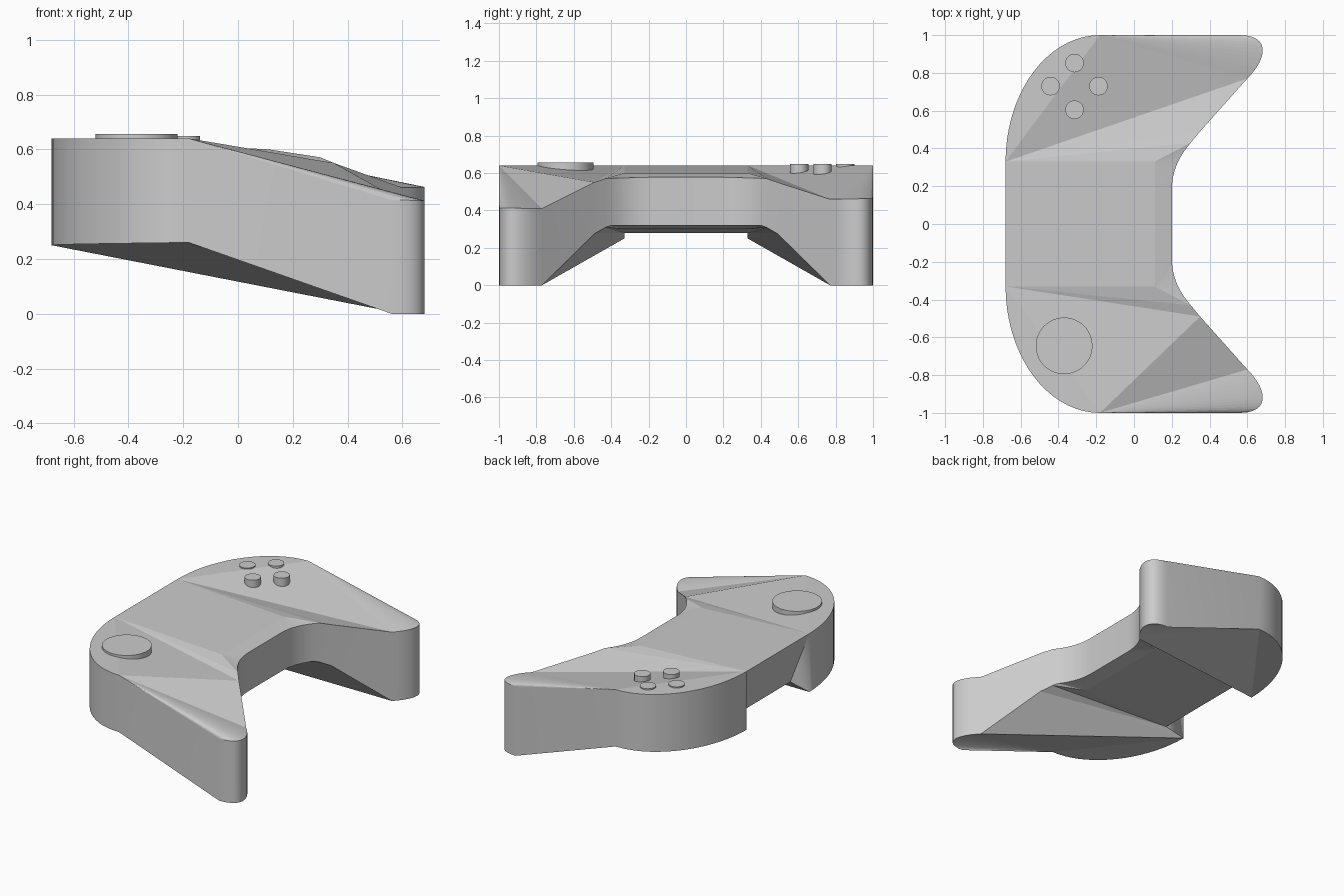
import bpy, bmesh, math
from mathutils import Vector

if "Cube" in bpy.data.objects:
    bpy.data.objects.remove(bpy.data.objects["Cube"])


def bezier(a, b, c, d, n):
    pts = [Vector(p) for p in (a, b, c, d)]
    out = []
    for i in range(n + 1):
        t = i / n
        u = 1 - t
        out.append(pts[0]*u**3 + pts[1]*3*u*u*t + pts[2]*3*u*t*t + pts[3]*t**3)
    return out


# Half outline seen from above: shoulder, grip tip, inner bay
N = 18
shoulder = [Vector((-0.18 - 0.50*math.cos(i/N*math.pi/2),
                    0.33 + 0.67*math.sin(i/N*math.pi/2))) for i in range(N + 1)]
tip = bezier((0.56, 1), (0.72, 1), (0.71, 0.88), (0.60, 0.77), 12)
bay = [Vector((0.35, 0.49))] + bezier((0.30, 0.43), (0.24, 0.36), (0.20, 0.28), (0.20, 0.18), 8)

bm = bmesh.new()


def face(*vs):
    bm.faces.new(vs)


def fan(c, vs):
    for a, b in zip(vs, vs[1:]):
        face(c, a, b)


def half(s, tip_z):
    """Build one side of the body and return the vertices on the centre seam."""
    def row(pts, z0, z1):
        n = len(pts) - 1
        return [bm.verts.new((p.x, s*p.y, z0 + (z1 - z0)*i/n)) for i, p in enumerate(pts)]

    # upper and lower rims
    e, eb = row(shoulder, 0.64, 0.64), row(shoulder, 0.25, 0.26)
    t, tb = row(tip, tip_z + 0.005, tip_z), row(tip, 0, 0)
    b, bb = row(bay, 0.57, 0.578), row(bay, 0.32, 0.32)
    b[0].co.z, bb[0].co.z, bb[1].co.z = 0.55, 0.275, 0.31
    dent = bm.verts.new((0.11, s*0.33, 0.60))
    dent_b = bm.verts.new((0.11, s*0.33, 0.30))
    front = bm.verts.new((-0.54, s*0.33, 0.28))
    # upper skin
    face(*e)
    if s > 0:
        face(e[0], e[-1], t[-1])
        face(e[0], t[-1], b[0])
    else:
        face(e[0], e[-1], b[0])
        face(e[-1], t[-1], b[0])
    fan(e[-1], t)
    face(e[0], b[0], b[1])
    face(e[0], b[1], dent)
    fan(dent, b[1:])
    # lower skin
    face(*eb)
    face(eb[0], eb[-1], tb[-1])
    fan(eb[-1], tb)
    face(eb[0], tb[-1], bb[0])
    face(eb[0], bb[0], front)
    face(front, bb[0], bb[1])
    face(front, bb[1], dent_b)
    fan(dent_b, bb[1:])
    # outer wall
    up, lo = e + t + b, eb + tb + bb
    for i in range(len(up) - 1):
        face(up[i], up[i+1], lo[i+1], lo[i])
    face(e[0], eb[0], front)
    return [e[0], dent, b[-1], bb[-1], dent_b, front]


left = half(1, 0.46)
right = half(-1, 0.41)

# Centre bridge
e, d, b, bb, db, f = zip(left, right)
face(e[0], d[0], d[1], e[1])
face(d[0], b[0], b[1], d[1])
face(b[0], bb[0], bb[1], b[1])
face(bb[0], db[0], db[1], bb[1])
face(db[0], f[0], f[1], db[1])
face(f[0], e[0], e[1], f[1])

bmesh.ops.recalc_face_normals(bm, faces=bm.faces[:])
for fc in bm.faces:
    fc.smooth = abs(fc.normal.z) < 0.02
mesh = bpy.data.meshes.new("controller_body")
bm.to_mesh(mesh)
bm.free()
bpy.context.collection.objects.link(bpy.data.objects.new("controller_body", mesh))


def disc(name, x, y, r, z0, z1, n):
    bpy.ops.mesh.primitive_cylinder_add(vertices=n, radius=r, depth=z1 - z0,
                                        location=(x, y, (z0 + z1)/2))
    bpy.context.object.name = name
    bpy.ops.object.shade_smooth_by_angle(angle=math.radians(30))


# Round pad and four buttons
disc("round_pad", -0.37, -0.645, 0.15, 0.58, 0.655, 48)
for i, (dx, dy) in enumerate(((0.127, 0), (0, 0.122), (-0.127, 0), (0, -0.125))):
    disc(f"button_{i + 1}", -0.315 + dx, 0.73 + dy, 0.049, 0.57, 0.648, 32)
